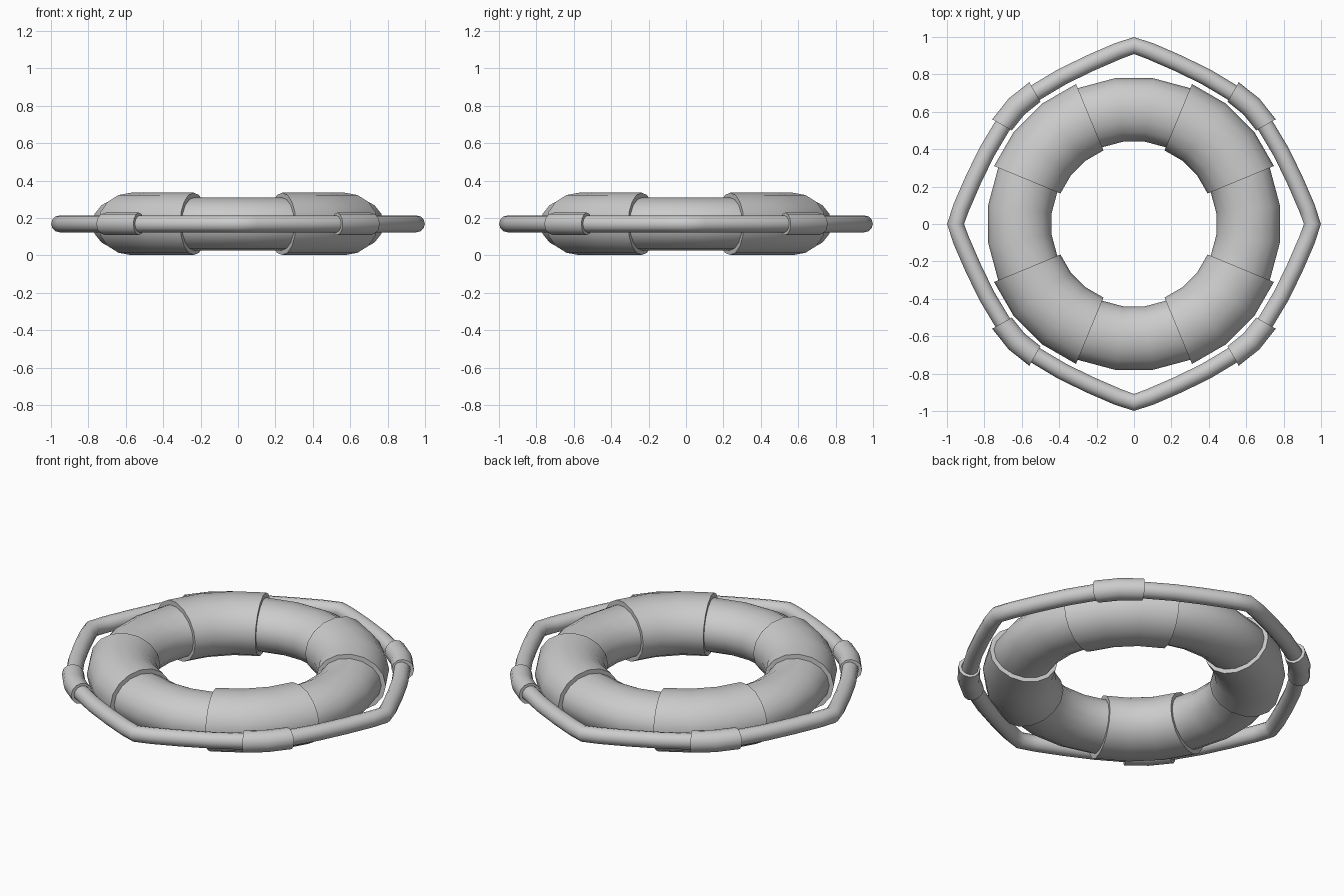
import bpy, bmesh, math
from mathutils import Vector

if "Cube" in bpy.data.objects:
    bpy.data.objects.remove(bpy.data.objects["Cube"])

Z = 0.168          # height of the centre plane
TAU = math.tau


def sweep(name, stations, sides, closed, angle):
    """Loft elliptical sections; station = (point, outward normal, half width, half height)."""
    bm = bmesh.new()
    loops = []
    for p, n, a, b in stations:
        loop = []
        for k in range(sides):
            t = TAU * k / sides
            xy = p + n * (a * math.cos(t))
            loop.append(bm.verts.new((xy.x, xy.y, Z + b * math.sin(t))))
        loops.append(loop)
    pairs = list(zip(loops, loops[1:]))
    if closed:
        pairs.append((loops[-1], loops[0]))
    for l0, l1 in pairs:
        for k in range(sides):
            j = (k + 1) % sides
            bm.faces.new((l0[k], l0[j], l1[j], l1[k]))
    bmesh.ops.recalc_face_normals(bm, faces=bm.faces)
    me = bpy.data.meshes.new(name)
    bm.to_mesh(me)
    bm.free()
    ob = bpy.data.objects.new(name, me)
    bpy.context.collection.objects.link(ob)
    bpy.ops.object.select_all(action='DESELECT')
    ob.select_set(True)
    bpy.context.view_layer.objects.active = ob
    bpy.ops.object.shade_smooth_by_angle(angle=math.radians(angle))
    return ob


def radial(deg, r, a, b):
    d = Vector((math.cos(math.radians(deg)), math.sin(math.radians(deg))))
    return (d * r, d, a, b)


def turn(v, q):
    c, s = ((1, 0), (0, 1), (-1, 0), (0, -1))[q]
    return Vector((v.x * c - v.y * s, v.x * s + v.y * c))


def along(path, a, b):
    """Stations along a counter-clockwise closed path, normals facing outward."""
    out = []
    for i, p in enumerate(path):
        t = (path[(i + 1) % len(path)] - path[i - 1]).normalized()
        out.append((p, Vector((t.y, -t.x)), a, b))
    return out


# Float ring
sweep("float_ring", [radial(7.5 + 15 * i, 0.615, 0.171, 0.141) for i in range(24)], 16, True, 40)

# Four raised bands on the diagonals, ends stepping down into the ring
for q in range(4):
    angs = [22.5 + 15 * i + 90 * q for i in range(4)]
    st = [radial(a, 0.618, 0.192, 0.167) for a in angs]
    st.insert(0, radial(angs[0], 0.615, 0.166, 0.136))
    st.append(radial(angs[-1], 0.615, 0.166, 0.136))
    sweep(f"band_{q + 1}", st, 16, False, 40)

# Grab rope: one eighth of the path, mirrored on the diagonal, then turned four times
eighth = [Vector(p) for p in ((0.954, 0), (0.925, 0.085), (0.86, 0.235),
                              (0.787, 0.385), (0.70, 0.53))]
quarter = eighth + [Vector((0.624, 0.624))] + [Vector((p.y, p.x)) for p in eighth[:0:-1]]
path = [turn(p, q) for q in range(4) for p in quarter]
sweep("grab_rope", along(path, 0.045, 0.045), 12, True, 50)

# Sleeves holding the rope against each band
for q in range(4):
    pts = [turn(Vector(p), q) for p in ((0.706, 0.53), (0.628, 0.628), (0.53, 0.706))]
    n = [turn(Vector(v).normalized(), q) for v in ((0.87, 0.5), (1, 1), (0.5, 0.87))]
    st = [(p, d, 0.06, 0.06) for p, d in zip(pts, n)]
    st.insert(0, (pts[0], n[0], 0.042, 0.042))
    st.append((pts[2], n[2], 0.042, 0.042))
    sweep(f"rope_sleeve_{q + 1}", st, 12, False, 50)
